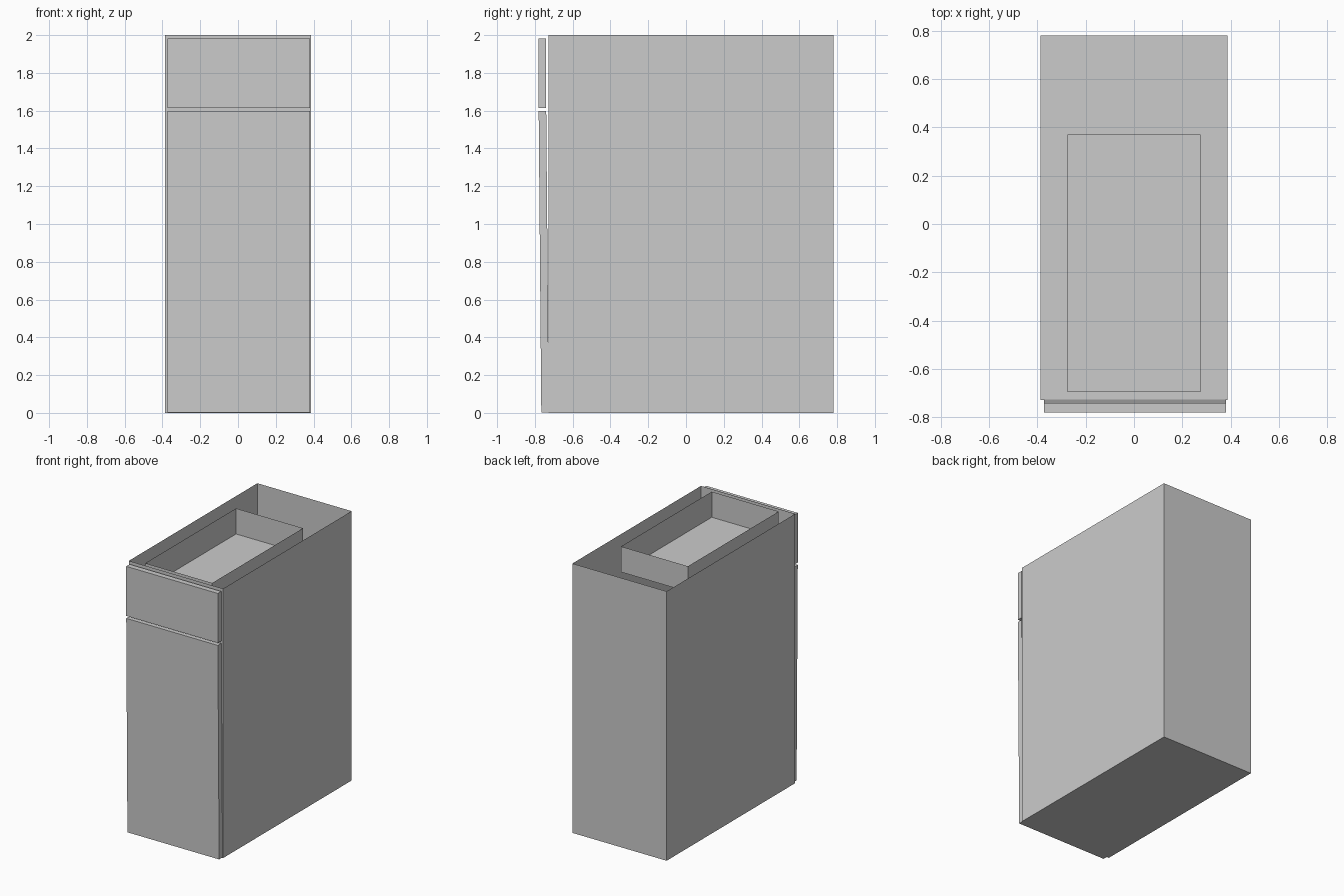
import bpy
import bmesh
import math

if "Cube" in bpy.data.objects:
    bpy.data.objects.remove(bpy.data.objects["Cube"], do_unlink=True)

# One plain grey for the whole cabinet
grey = bpy.data.materials.new("plain grey")
grey.use_nodes = True
colour = (0.6, 0.6, 0.6, 1)
grey.diffuse_color = colour
grey.node_tree.nodes["Principled BSDF"].inputs["Base Color"].default_value = colour


def make_box(name, low, high, open_top=False):
    """Box between two corners; an open one is a thin shell without a lid."""
    bm = bmesh.new()
    bmesh.ops.create_cube(bm, size=1)
    for v in bm.verts:
        v.co = [(a + b) / 2 + c * (b - a) for a, b, c in zip(low, high, v.co)]
    bm.normal_update()
    if open_top:
        lid = [f for f in bm.faces if f.normal.z > 0.5]
        bmesh.ops.delete(bm, geom=lid, context="FACES_ONLY")
    mesh = bpy.data.meshes.new(name)
    bm.to_mesh(mesh)
    bm.free()
    mesh.materials.append(grey)
    obj = bpy.data.objects.new(name, mesh)
    bpy.context.collection.objects.link(obj)
    return obj


# Open-topped carcass and drawer tray
make_box("carcass", (-0.387, -0.728, 0), (0.387, 0.78, 2), open_top=True)
make_box("drawer_tray", (-0.275, -0.695, 1.81), (0.275, 0.37, 2), open_top=True)

# Front panels, set slightly off centre
make_box("drawer_front", (-0.372, -0.78, 1.615), (0.381, -0.74, 1.983))
door = make_box("door", (-0.372, -0.78, 0.003), (0.381, -0.74, 1.597))

# The door leans in towards the carcass at its foot
for v in door.data.vertices:
    if v.co.z < 0.5:
        v.co.y += 0.014
